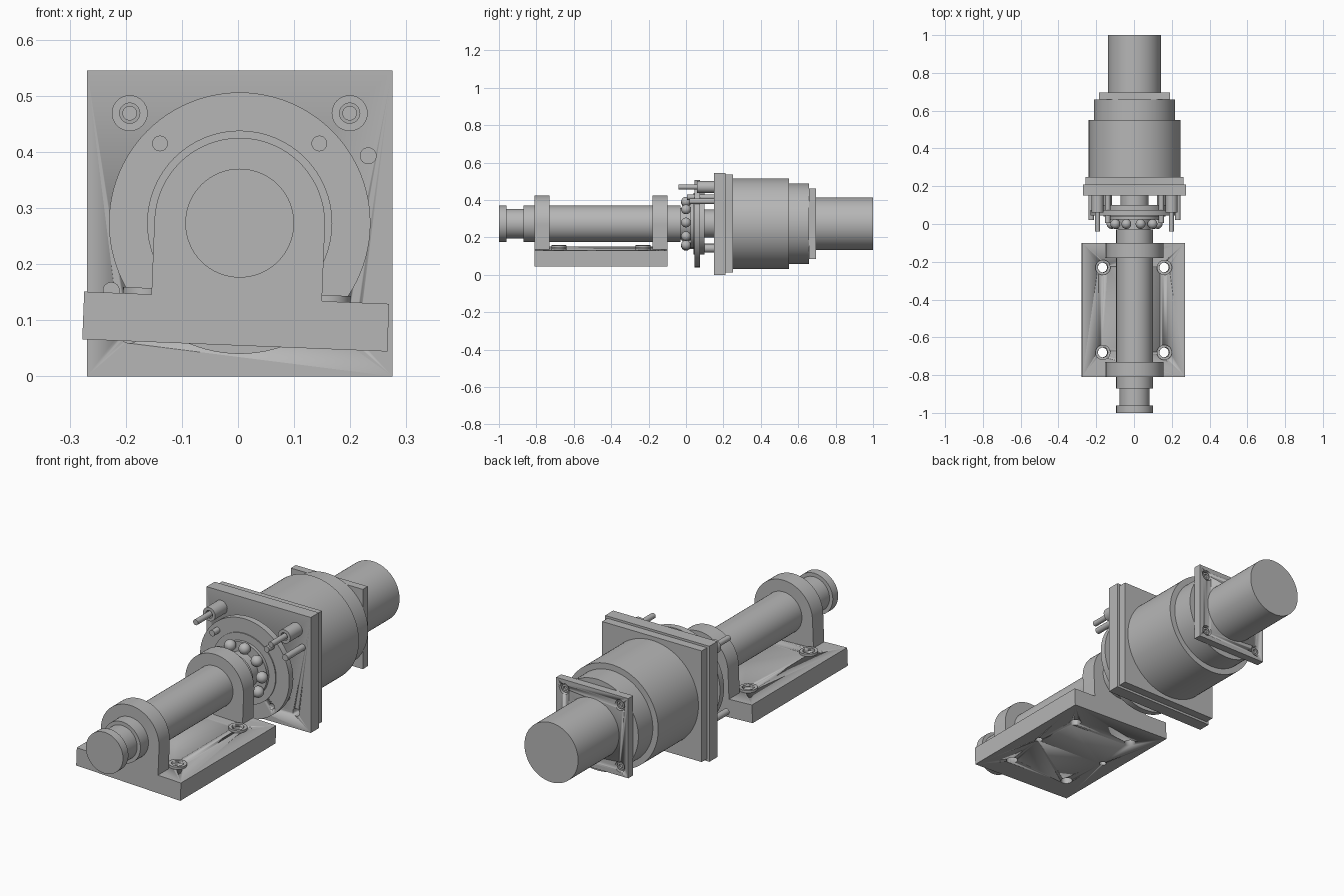
import bpy, bmesh, math
from mathutils import Matrix, Vector

cube = bpy.data.objects.get("Cube")
if cube:
    bpy.data.objects.remove(cube, do_unlink=True)

grey = bpy.data.materials.new("machine grey")
grey.use_nodes = True
colour = (0.47, 0.47, 0.47, 1)
grey.diffuse_color = colour
grey.node_tree.nodes["Principled BSDF"].inputs["Base Color"].default_value = colour

AXIS = Vector((0.003, 0, 0.273))     # shared centre line of the machine
TILT = Matrix.Translation(AXIS) @ Matrix.Rotation(0.04, 4, 'Y')
STRAIGHT = Matrix.Translation(AXIS)


def finish(name, bm, frame=STRAIGHT):
    bmesh.ops.recalc_face_normals(bm, faces=bm.faces)
    mesh = bpy.data.meshes.new(name)
    bm.to_mesh(mesh)
    bm.free()
    mesh.materials.append(grey)
    ob = bpy.data.objects.new(name, mesh)
    bpy.context.collection.objects.link(ob)
    ob.matrix_world = frame
    bpy.ops.object.select_all(action='DESELECT')
    bpy.context.view_layer.objects.active = ob
    ob.select_set(True)
    bpy.ops.object.shade_smooth_by_angle(angle=math.radians(30))
    return ob


def lathe(name, profile, x=0, z=0, segs=64, closed=False):
    """Turn (radius, y) points about a line parallel to the centre line."""
    bm = bmesh.new()
    pts = list(profile)
    if not closed:
        pts = [(0, pts[0][1])] + pts + [(0, pts[-1][1])]
    verts = [bm.verts.new((x + r, y, z)) for r, y in pts]
    loop = verts + verts[:1] if closed else verts
    edges = [bm.edges.new(pair) for pair in zip(loop, loop[1:])]
    bmesh.ops.spin(bm, geom=verts + edges, cent=(x, 0, z), axis=(0, 1, 0),
                   angle=math.tau, steps=segs)
    bmesh.ops.remove_doubles(bm, verts=bm.verts, dist=1e-5)
    return finish(name, bm)


def rod(name, r, y0, y1, x=0, z=0, segs=32):
    return lathe(name, [(r, y0), (r, y1)], x, z, segs)


def box(name, half_x, y0, y1, z0, z1, frame=STRAIGHT):
    bm = bmesh.new()
    bmesh.ops.create_cube(bm, size=1)
    bmesh.ops.scale(bm, vec=(2 * half_x, y1 - y0, z1 - z0), verts=bm.verts)
    bmesh.ops.translate(bm, vec=(0, (y0 + y1) / 2, (z0 + z1) / 2), verts=bm.verts)
    return finish(name, bm, frame)


def post(name, r, x, y, z0, z1):
    """Upright cylinder in the tilted frame of the pedestal."""
    bm = bmesh.new()
    place = Matrix.Translation((x, y, (z0 + z1) / 2))
    bmesh.ops.create_cone(bm, cap_ends=True, segments=32, radius1=r, radius2=r,
                          depth=z1 - z0, matrix=place)
    return finish(name, bm, TILT)


def cut(target, cutters):
    for c in cutters:
        mod = target.modifiers.new("hole", 'BOOLEAN')
        mod.operation = 'DIFFERENCE'
        mod.solver = 'EXACT'
        mod.object = c
        bpy.ops.object.select_all(action='DESELECT')
        bpy.context.view_layer.objects.active = target
        target.select_set(True)
        bpy.ops.object.modifier_apply(modifier=mod.name)
        bpy.data.objects.remove(c, do_unlink=True)


SIGNS = (-1, 1)
CORNERS = [(sx, sz) for sx in SIGNS for sz in SIGNS]

# Pedestal base with bolt holes, blind dowel holes and washers
base = box("pedestal_base", 0.272, -0.81, -0.10, -0.218, -0.133, TILT)
cutters = []
for sx in SIGNS:
    cutters.append(post("dowel_hole", 0.016, sx * 0.19, -0.455, -0.25, -0.17))
    for y in (-0.23, -0.68):
        washer = post("washer", 0.04, sx * 0.163, y, -0.135, -0.122)
        cut(washer, [post("bore", 0.026, sx * 0.163, y, -0.3, 0)])
        cutters.append(post("bolt_hole", 0.026, sx * 0.163, y, -0.3, 0))
cut(base, cutters)

# Arched bearing lugs
for name, y0 in (("front_lug", -0.81), ("rear_lug", -0.18)):
    bm = bmesh.new()
    R = 0.152
    outline = [(R, -0.135)]
    outline += [(R * math.cos(math.pi * i / 40), R * math.sin(math.pi * i / 40))
                for i in range(41)]
    outline += [(-R, -0.135)]
    face = bm.faces.new([bm.verts.new((x, y0, z)) for x, z in outline])
    ext = bmesh.ops.extrude_face_region(bm, geom=[face])
    moved = [v for v in ext["geom"] if isinstance(v, bmesh.types.BMVert)]
    bmesh.ops.translate(bm, vec=(0, 0.08, 0), verts=moved)
    finish(name, bm, TILT)

# Spindle with groove near the free end
lathe("spindle", [(0.097, -1), (0.097, -0.96), (0.08, -0.96), (0.08, -0.87),
                  (0.097, -0.87), (0.097, -0.03), (0.085, -0.03), (0.085, 0.05)])

# Ball ring
for i in range(10):
    a = math.radians(15 + 36 * i)
    bm = bmesh.new()
    bmesh.ops.create_uvsphere(bm, u_segments=24, v_segments=14, radius=0.026)
    bmesh.ops.translate(bm, vec=(0.122 * math.sin(a), 0, 0.122 * math.cos(a)),
                        verts=bm.verts)
    finish("bearing_ball", bm)

# Coupling disc and hubs
disc = rod("coupling_disc", 0.233, 0.045, 0.075, segs=96)
cut(disc, [rod("hole", 0.014, 0, 0.2, sx * 0.142, -0.142) for sx in SIGNS])
rod("coupling_hub", 0.165, 0.04, 0.10, segs=64)
rod("ball_cage", 0.13, 0.025, 0.042, segs=64)
rod("drive_hub", 0.075, 0.09, 0.16, segs=64)

# Mounting flange with lower through holes, and its backing plate
flange = box("mounting_flange", 0.272, 0.15, 0.21, -0.273, 0.272)
cut(flange, [rod("hole", 0.018, 0.1, 0.2, sx * 0.196, -0.196) for sx in SIGNS])
box("backing_plate", 0.26, 0.21, 0.25, -0.262, 0.262)

# Standoffs, rods, screws and locating pins on the flange
for sx in SIGNS:
    lathe("standoff", [(0.018, 0.07), (0.018, 0.06), (0.032, 0.06),
                       (0.032, 0.15), (0.018, 0.15)], sx * 0.196, 0.196, 32, True)
    rod("standoff_rod", 0.013, -0.04, 0.152, sx * 0.196, 0.196, 24)
    rod("disc_screw", 0.014, 0.005, 0.15, sx * 0.142, 0.142, 24)
    rod("locating_pin", 0.015, 0.02, 0.15, sx * 0.229, sx * 0.12, 24)
    rod("lower_spacer", 0.022, 0.1, 0.15, sx * 0.142, -0.132, 24)

# Gearbox body and step
lathe("gearbox_body", [(0.243, 0.25), (0.243, 0.55), (0.215, 0.55),
                       (0.215, 0.658)], segs=96)

# Motor plate with recessed screws
plate = box("motor_plate", 0.188, 0.658, 0.695, -0.188, 0.188)
cut(plate, [rod("recess", 0.025, 0.675, 0.75, sx * 0.145, sz * 0.145)
            for sx, sz in CORNERS])
for sx, sz in CORNERS:
    lathe("motor_screw", [(0.018, 0.67), (0.018, 0.69), (0.01, 0.69), (0.01, 0.68)],
          sx * 0.145, sz * 0.145, 24)

# Motor
rod("motor", 0.14, 0.69, 1.0, segs=96)
